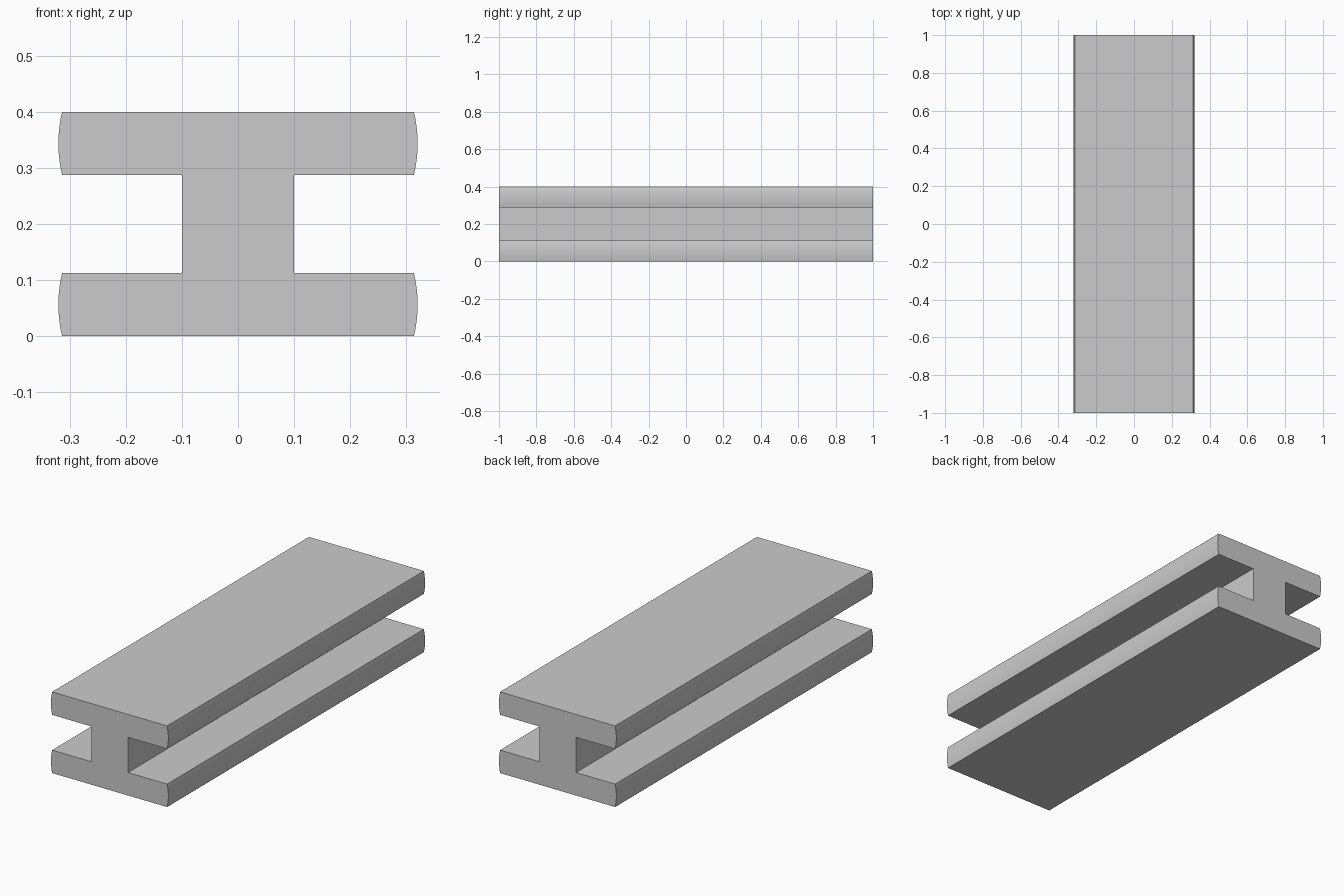
import bpy, bmesh, math

if "Cube" in bpy.data.objects:
    bpy.data.objects.remove(bpy.data.objects["Cube"])

HALF_LEN, HEIGHT = 1.0, 0.4
WEB_X, FLANGE_Z = 0.10, 0.287      # half web width, underside of top flange
EDGE_X, BULGE, STEPS = 0.3135, 0.0067, 8


def flange_edge():
    """Gently bulged edge of the top flange, from underside to top."""
    points = []
    for i in range(STEPS + 1):
        t = i / STEPS
        x = EDGE_X + BULGE * (1 - (2 * t - 1) ** 2)
        points.append((x, FLANGE_Z + t * (HEIGHT - FLANGE_Z)))
    return points


# Quarter of the I-shaped section, mirrored to the full outline
upper_right = [(WEB_X, FLANGE_Z)] + flange_edge()
lower_right = [(x, HEIGHT - z) for x, z in reversed(upper_right)]
right = lower_right + upper_right
outline = right + [(-x, z) for x, z in reversed(right)]

# Extrude the section along the beam
bm = bmesh.new()
section = bm.faces.new([bm.verts.new((x, -HALF_LEN, z)) for x, z in outline])
ext = bmesh.ops.extrude_face_region(bm, geom=[section], use_keep_orig=True)
moved = [g for g in ext["geom"] if isinstance(g, bmesh.types.BMVert)]
bmesh.ops.translate(bm, verts=moved, vec=(0, 2 * HALF_LEN, 0))
bmesh.ops.recalc_face_normals(bm, faces=bm.faces)

mesh = bpy.data.meshes.new("beam")
bm.to_mesh(mesh)
bm.free()
beam = bpy.data.objects.new("beam", mesh)
bpy.context.collection.objects.link(beam)

# Smooth the bulged edges, keep the corners sharp
bpy.context.view_layer.objects.active = beam
beam.select_set(True)
bpy.ops.object.shade_smooth_by_angle(angle=math.radians(30))
